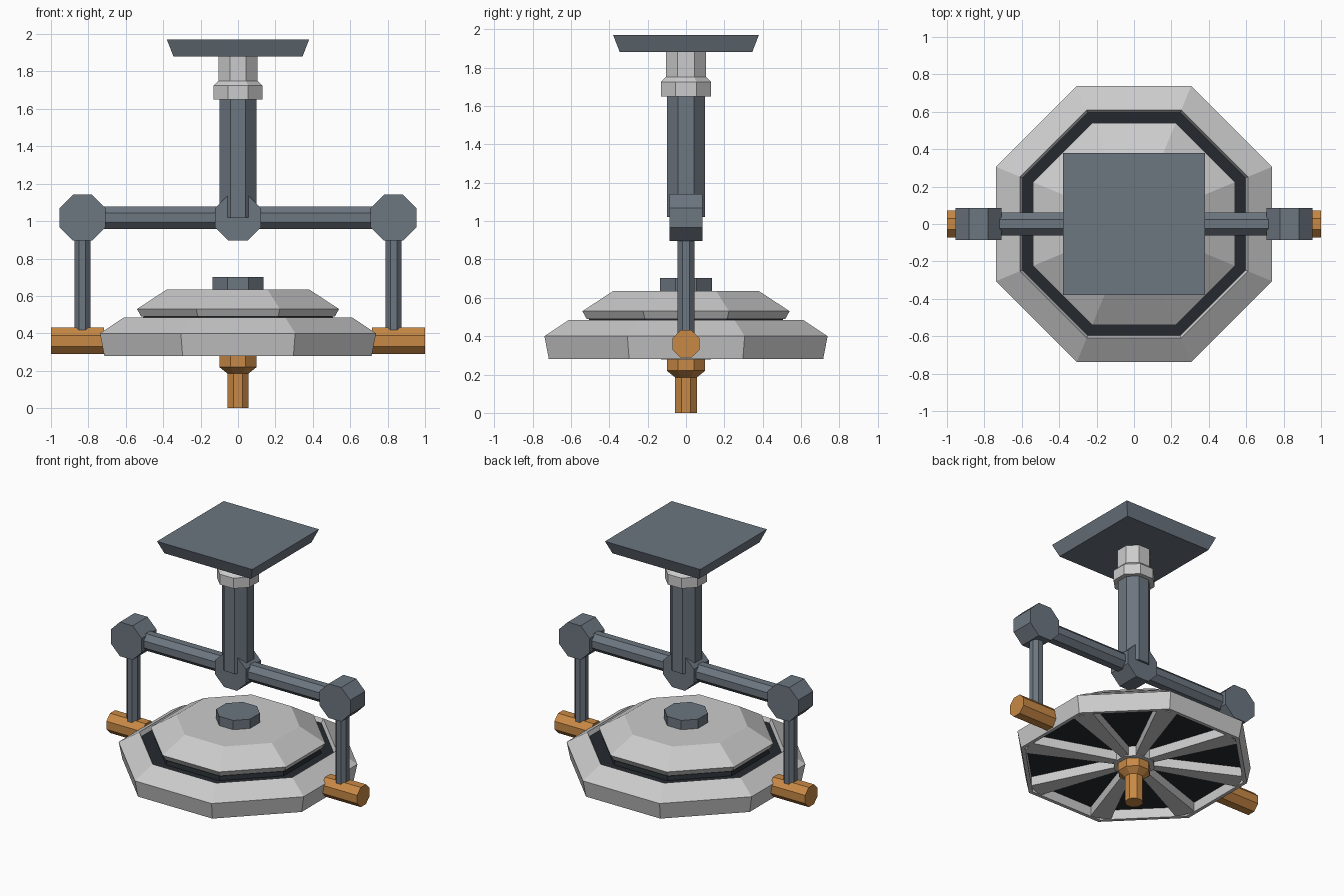
import bpy, bmesh, math
from mathutils import Matrix, Vector

if "Cube" in bpy.data.objects:
    bpy.data.objects.remove(bpy.data.objects["Cube"])


def material(name, rgb):
    m = bpy.data.materials.new(name)
    m.diffuse_color = (*rgb, 1)
    m.use_nodes = True
    m.node_tree.nodes["Principled BSDF"].inputs["Base Color"].default_value = m.diffuse_color
    return m


STEEL = material("blue_steel", (0.15, 0.18, 0.215))
COPPER = material("copper", (0.58, 0.25, 0.06))
DARK = material("dark_core", (0.018, 0.023, 0.028))


def finish(name, bm, mat):
    bmesh.ops.recalc_face_normals(bm, faces=bm.faces)
    me = bpy.data.meshes.new(name)
    bm.to_mesh(me)
    bm.free()
    if mat:
        me.materials.append(mat)
    ob = bpy.data.objects.new(name, me)
    bpy.context.collection.objects.link(ob)
    return ob


def turned(name, profile, mat=None, axis="Z", loc=(0, 0, 0), sides=8, ring=False):
    """Sweep (flat-to-centre distance, height) points round an axis."""
    bm = bmesh.new()
    k = 1 / math.cos(math.pi / sides)
    rows = []
    for r, z in profile:
        angles = [(i + 0.5) * math.tau / sides for i in range(sides)]
        rows.append([bm.verts.new((r * k * math.cos(a), r * k * math.sin(a), z)) for a in angles])
    pairs = list(zip(rows, rows[1:]))
    if ring:
        pairs.append((rows[-1], rows[0]))
    else:
        bm.faces.new(rows[0])
        bm.faces.new(rows[-1])
    for lo, hi in pairs:
        for i in range(sides):
            j = (i + 1) % sides
            bm.faces.new((lo[i], lo[j], hi[j], hi[i]))
    turn = {"X": Matrix.Rotation(math.pi / 2, 4, "Y"),
            "Y": Matrix.Rotation(math.pi / 2, 4, "X"),
            "Z": Matrix.Identity(4)}[axis]
    bm.transform(Matrix.Translation(loc) @ turn)
    return finish(name, bm, mat)


def bar(name, r, a, b, mat, axis="Z", loc=(0, 0, 0)):
    return turned(name, [(r, a), (r, b)], mat, axis, loc)


# Mounting plate, collar and post
turned("mounting_plate", [(0.345, 1.88), (0.38, 1.97)], STEEL, sides=4)
turned("collar", [(0.13, 1.65), (0.13, 1.725), (0.105, 1.75), (0.105, 1.885)])
bar("post", 0.10, 1.02, 1.66, STEEL)

# Cross arm with its joints, hanging rods and side pins
ARM_Z = 1.018
bar("cross_arm", 0.061, -0.83, 0.83, STEEL, "X", (0, 0, ARM_Z))
bar("centre_joint", 0.123, -0.085, 0.085, STEEL, "Y", (0, 0, ARM_Z))
for side, s in (("left", -1), ("right", 1)):
    bar(side + "_joint", 0.123, -0.085, 0.085, STEEL, "Y", (0.832 * s, 0, ARM_Z))
    bar(side + "_rod", 0.043, 0.38, 0.95, STEEL, loc=(0.832 * s, 0, 0))
    bar(side + "_pin", 0.071, -0.142, 0.142, COPPER, "X", (0.858 * s, 0, 0.36))

# Outer rim, dark core and domed cap
turned("outer_rim", [(0.69, 0.28), (0.715, 0.28), (0.738, 0.40), (0.61, 0.485),
                     (0.59, 0.44), (0.69, 0.35)], ring=True)
turned("dark_core", [(0.70, 0.35), (0.60, 0.455), (0.515, 0.455), (0.505, 0.492)], DARK)
turned("domed_cap", [(0.518, 0.49), (0.54, 0.53), (0.38, 0.635)])
bar("cap_knob", 0.135, 0.63, 0.702, STEEL)

# Spokes under the rim, widening towards its corners
bm = bmesh.new()
outline = [(0.08, -0.025), (0.73, -0.07), (0.73, 0.07), (0.08, 0.025)]
for i in range(8):
    spin = Matrix.Rotation((i + 0.5) * math.tau / 8, 4, "Z")
    low, high = ([bm.verts.new(spin @ Vector((x, y, z))) for x, y in outline]
                 for z in (0.284, 0.37))
    bm.faces.new(low)
    bm.faces.new(high)
    for a in range(4):
        b = (a + 1) % 4
        bm.faces.new((low[a], low[b], high[b], high[a]))
finish("spokes", bm, None)
bar("spoke_hub", 0.13, 0.278, 0.37, None)

# Nozzle
turned("nozzle", [(0.057, 0), (0.057, 0.185), (0.10, 0.22), (0.10, 0.30)], COPPER)
